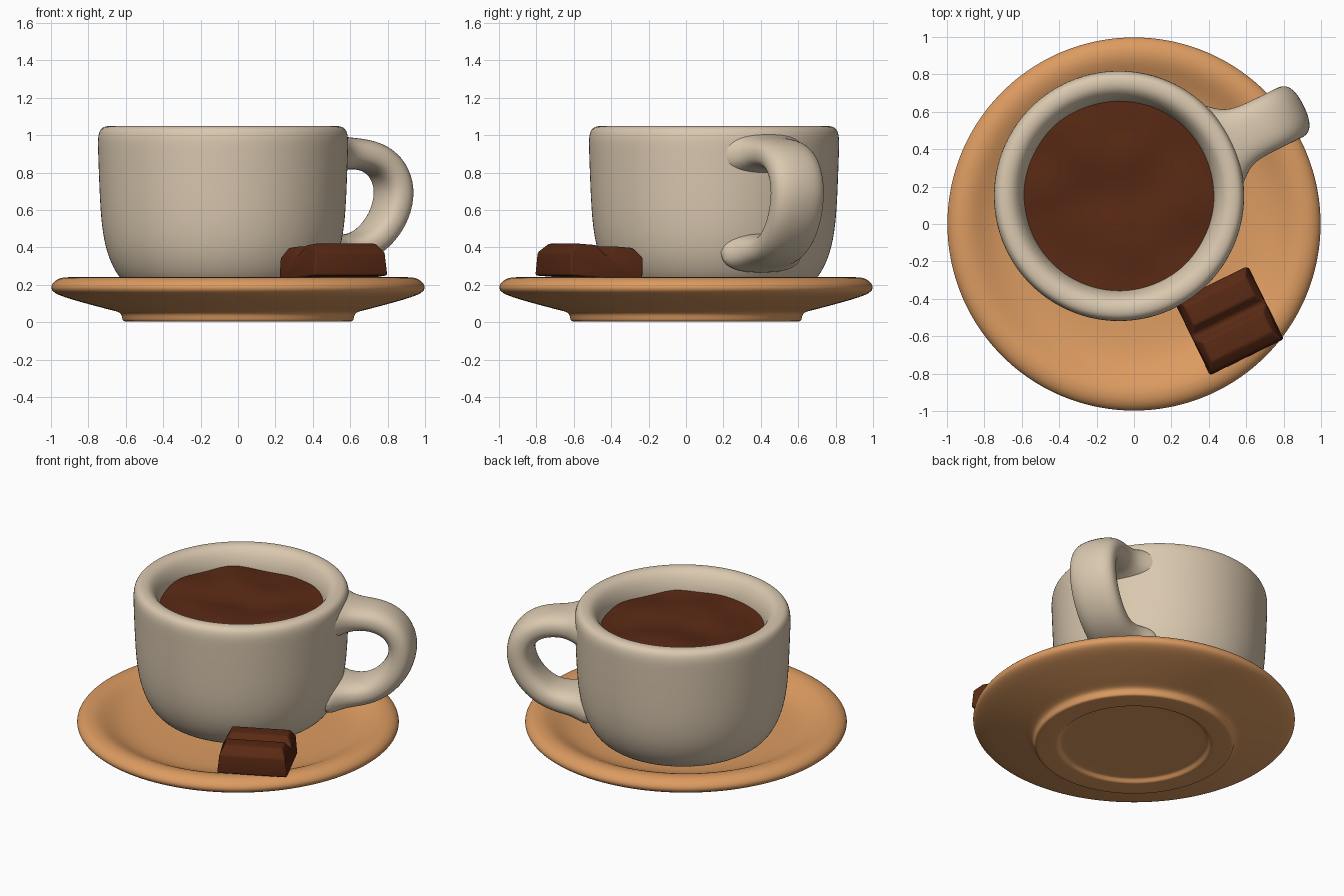
import bpy, bmesh, math
from mathutils import Vector, Matrix, noise

if "Cube" in bpy.data.objects:
    bpy.data.objects.remove(bpy.data.objects["Cube"])

CUP = Vector((-0.08, 0.15, 0))
ANGLE = math.radians(26)


def material(name, rgb):
    m = bpy.data.materials.new(name)
    m.diffuse_color = (*rgb, 1)
    m.use_nodes = True
    m.node_tree.nodes["Principled BSDF"].inputs["Base Color"].default_value = m.diffuse_color
    return m


cream = material("cream_glaze", (0.70, 0.58, 0.43))
orange = material("orange_glaze", (0.72, 0.33, 0.12))
cocoa = material("cocoa", (0.10, 0.022, 0.007))


def finish(name, bm, mat, subdiv=0):
    bmesh.ops.recalc_face_normals(bm, faces=bm.faces)
    me = bpy.data.meshes.new(name)
    bm.to_mesh(me)
    bm.free()
    ob = bpy.data.objects.new(name, me)
    bpy.context.collection.objects.link(ob)
    me.materials.append(mat)
    for p in me.polygons:
        p.use_smooth = True
    if subdiv:
        s = ob.modifiers.new("smooth", 'SUBSURF')
        s.levels = s.render_levels = subdiv
    return ob


def skin(bm, rings, closed_ends):
    """Bridge successive rings of vertices, optionally capping both ends."""
    rows = [[bm.verts.new(p) for p in r] for r in rings]
    n = len(rows[0])
    for a, b in zip(rows, rows[1:]):
        for i in range(n):
            j = (i + 1) % n
            bm.faces.new((a[i], a[j], b[j], b[i]))
    for k in closed_ends:
        bm.faces.new(rows[k])


def lathe(profile, centre=Vector(), ends=(0, -1), n=48):
    bm = bmesh.new()
    rings = [[centre + Vector((r * math.cos(2 * math.pi * i / n),
                               r * math.sin(2 * math.pi * i / n), z))
              for i in range(n)] for r, z in profile]
    skin(bm, rings, ends)
    return bm


# Saucer with foot ring and shallow recess below
saucer = [(0.02, 0.03), (0.44, 0.03), (0.46, 0.028), (0.475, 0.005), (0.49, 0.003),
          (0.60, 0.003), (0.62, 0.006), (0.622, 0.04), (0.64, 0.057), (0.70, 0.07),
          (0.85, 0.11), (0.96, 0.143), (1.004, 0.17), (1.0, 0.205), (0.965, 0.235),
          (0.91, 0.245), (0.85, 0.23), (0.76, 0.18), (0.66, 0.155), (0.5, 0.15), (0.02, 0.15)]
finish("saucer", lathe(saucer), orange, 2)

# Cup body: outer wall, rounded rim, inner wall
cup = [(0.02, 0.15), (0.36, 0.15), (0.45, 0.16), (0.535, 0.21), (0.59, 0.29), (0.632, 0.40),
       (0.655, 0.55), (0.664, 0.75), (0.67, 0.92), (0.672, 0.99), (0.658, 1.038),
       (0.62, 1.052), (0.575, 1.047), (0.54, 1.015), (0.515, 0.96), (0.503, 0.90),
       (0.49, 0.6), (0.44, 0.35), (0.32, 0.26), (0.02, 0.25)]
finish("cup", lathe(cup, CUP), cream, 2)

# Drink with a gently rippled surface
bm = lathe([(0.52 * k / 12 + 0.004, 0.92) for k in range(13)], CUP, ends=(0,))
for v in bm.verts:
    v.co.z += 0.03 * noise.noise(Vector((v.co.x * 4, v.co.y * 4, 1.7)))
finish("drink", bm, cocoa, 1)

# Handle: swept rounded section, flaring where it meets the cup
# (distance from cup axis, height, half thickness, half width)
path = [(0.55, 0.90, 0.14, 0.31), (0.63, 0.902, 0.115, 0.23), (0.70, 0.903, 0.09, 0.168),
        (0.78, 0.903, 0.084, 0.15), (0.88, 0.89, 0.086, 0.15), (0.97, 0.835, 0.088, 0.15),
        (1.018, 0.74, 0.088, 0.15), (1.015, 0.64, 0.088, 0.15), (0.97, 0.53, 0.086, 0.15),
        (0.88, 0.435, 0.084, 0.15), (0.78, 0.39, 0.084, 0.15), (0.68, 0.38, 0.09, 0.168),
        (0.61, 0.375, 0.105, 0.22), (0.53, 0.37, 0.12, 0.28)]
rings = []
spin = Matrix.Rotation(ANGLE, 3, 'Z')
for k, (s, z, a, b) in enumerate(path):
    p, q = path[max(k - 1, 0)], path[min(k + 1, len(path) - 1)]
    t = Vector((q[0] - p[0], 0, q[1] - p[1])).normalized()
    normal = Vector((-t.z, 0, t.x))
    ring = []
    for i in range(20):
        c, d = math.cos(math.pi * i / 10), math.sin(math.pi * i / 10)
        c, d = (math.copysign(abs(w) ** 0.8, w) for w in (c, d))
        ring.append(CUP + spin @ (Vector((s, 0, z)) + normal * a * c + Vector((0, b * d, 0))))
    rings.append(ring)
bm = bmesh.new()
skin(bm, rings, (0, -1))
finish("handle", bm, cream, 2)

# Chocolate piece: one grooved bar profile, tapered at its ends
profile = [(-0.215, 0), (-0.215, 0.125), (-0.165, 0.175), (-0.05, 0.175), (-0.012, 0.125),
           (0.012, 0.125), (0.05, 0.175), (0.165, 0.175), (0.215, 0.125), (0.215, 0)]
bm = bmesh.new()
rings = [[Vector((x - math.copysign(max(0, z - 0.11) * 0.6, x), y, z)) for y, z in profile]
         for x in (-0.22, 0.22)]
skin(bm, rings, (0, -1))
choc = finish("chocolate_piece", bm, cocoa)
choc.location = (0.51, -0.52, 0.235)
choc.rotation_euler = (math.radians(-4), 0, ANGLE)
bev = choc.modifiers.new("soft_edges", 'BEVEL')
bev.width, bev.segments, bev.limit_method = 0.018, 3, 'ANGLE'
bev.angle_limit = math.radians(25)
